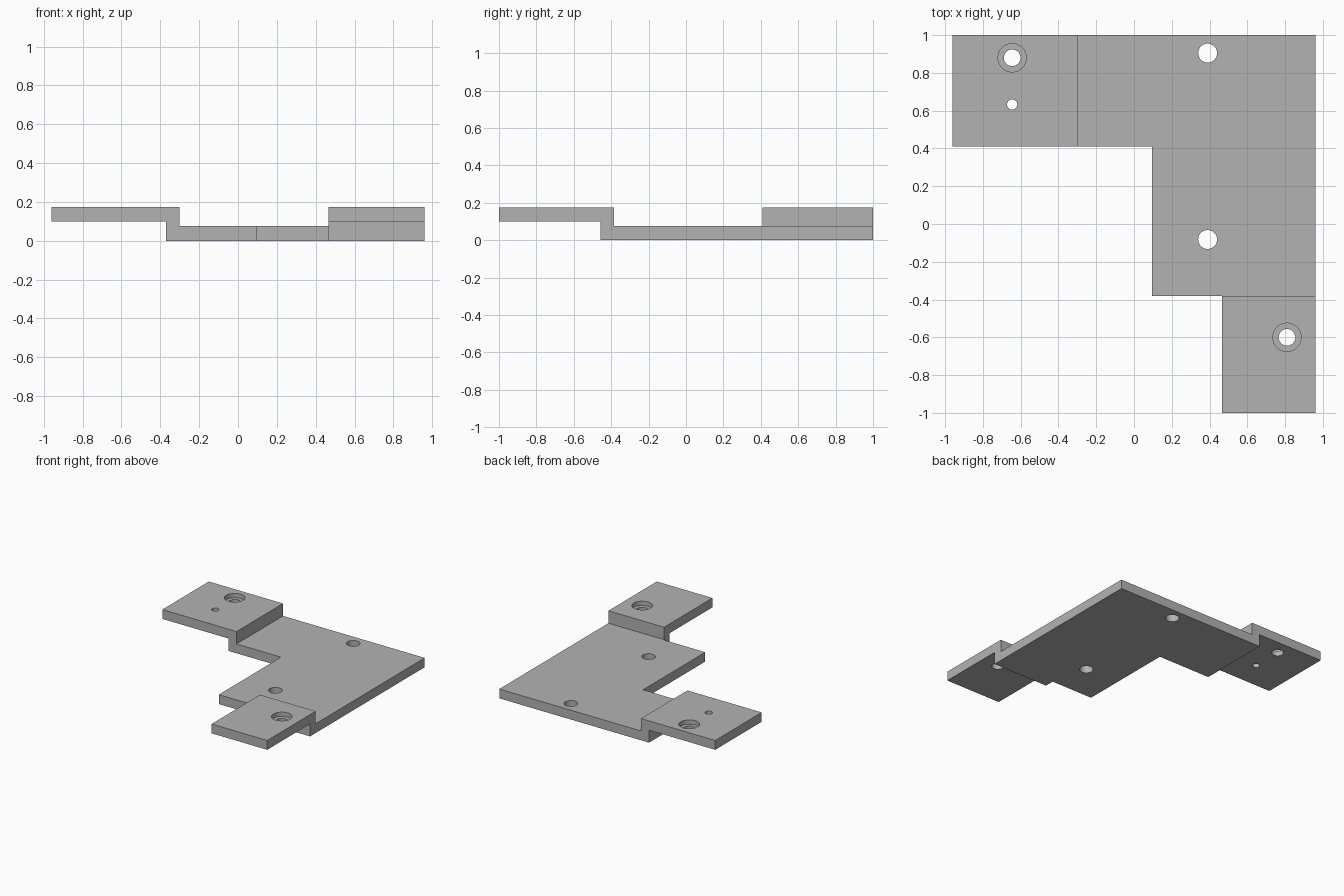
import bpy
from mathutils import Matrix, Vector

if "Cube" in bpy.data.objects:
    bpy.data.objects.remove(bpy.data.objects["Cube"], do_unlink=True)

grey = bpy.data.materials.new("plain grey")
grey.use_nodes = True
GREY = (0.45, 0.45, 0.45, 1)
grey.diffuse_color = GREY
grey.node_tree.nodes["Principled BSDF"].inputs["Base Color"].default_value = GREY

THICK = 0.075            # sheet thickness
TAB_LOW, TOP = 0.1, 0.175  # raised tab underside and top


def prism(name, outline, offset):
    """Closed solid: a planar outline swept along offset."""
    n = len(outline)
    base = [Vector(p) for p in outline]
    verts = base + [p + Vector(offset) for p in base]
    faces = [range(n), range(n, 2 * n)]
    faces += [(i, (i + 1) % n, (i + 1) % n + n, i + n) for i in range(n)]
    mesh = bpy.data.meshes.new(name)
    mesh.from_pydata(verts, [], [tuple(f) for f in faces])
    obj = bpy.data.objects.new(name, mesh)
    bpy.context.collection.objects.link(obj)
    bpy.context.view_layer.objects.active = obj
    bpy.ops.object.mode_set(mode='EDIT')
    bpy.ops.mesh.select_all(action='SELECT')
    bpy.ops.mesh.normals_make_consistent(inside=False)
    bpy.ops.object.mode_set(mode='OBJECT')
    mesh.materials.append(grey)
    return obj


def cylinder(x, y, radius, low, high):
    bpy.ops.mesh.primitive_cylinder_add(
        vertices=48, radius=radius, depth=high - low, location=(x, y, (low + high) / 2))
    obj = bpy.context.object
    obj.name = "hole_cutter"
    obj.data.materials.append(grey)
    return obj


def combine(target, tool, operation):
    """Apply a boolean and discard the tool."""
    mod = target.modifiers.new(operation.lower(), 'BOOLEAN')
    mod.operation, mod.solver, mod.object = operation, 'EXACT', tool
    bpy.context.view_layer.objects.active = target
    bpy.ops.object.modifier_apply(modifier=mod.name)
    bpy.data.objects.remove(tool, do_unlink=True)


def step_profile(tip, inner, toe):
    """Raised tab and its riser, as (along, height) pairs."""
    riser = inner - THICK * 0.95
    return [(tip, TAB_LOW), (riser, TAB_LOW), (riser, 0), (toe, 0),
            (toe, THICK), (inner, THICK), (inner, TOP), (tip, TOP)]


# Flat main plate
X, Y = 0.96, 1.0
plan = [(-0.3, Y), (-0.3, 0.41), (0.095, 0.41), (0.095, -0.38), (X, -0.38), (X, Y)]
bracket = prism("stepped_bracket", [(x, y, 0) for x, y in plan], (0, 0, THICK))

# Raised side tab and raised front tab, each running a little into the plate
side_tab = prism("side_tab", [(x, 0.41, z) for x, z in step_profile(-X, -0.3, -0.2)],
                 (0, Y - 0.41, 0))
front_tab = prism("front_tab", [(0.465, y, z) for y, z in step_profile(-Y, -0.385, -0.3)],
                  (X - 0.465, 0, 0))
for tab in (side_tab, front_tab):
    combine(bracket, tab, 'UNION')

# Through holes: plate pair, tab screws and the small locating hole
for x, y, radius in [(0.39, 0.905, 0.05), (0.39, -0.082, 0.05),
                     (-0.645, 0.88, 0.044), (0.81, -0.6, 0.044), (-0.645, 0.633, 0.027)]:
    combine(bracket, cylinder(x, y, radius, -0.1, 0.3), 'DIFFERENCE')

# Counterbores for the screw heads
for x, y in [(-0.645, 0.88), (0.81, -0.6)]:
    combine(bracket, cylinder(x, y, 0.075, TOP - 0.035, 0.3), 'DIFFERENCE')

# Smooth hole walls, crisp edges
bpy.ops.object.select_all(action='DESELECT')
bracket.select_set(True)
bpy.context.view_layer.objects.active = bracket
bpy.ops.object.shade_smooth_by_angle(angle=0.5)
